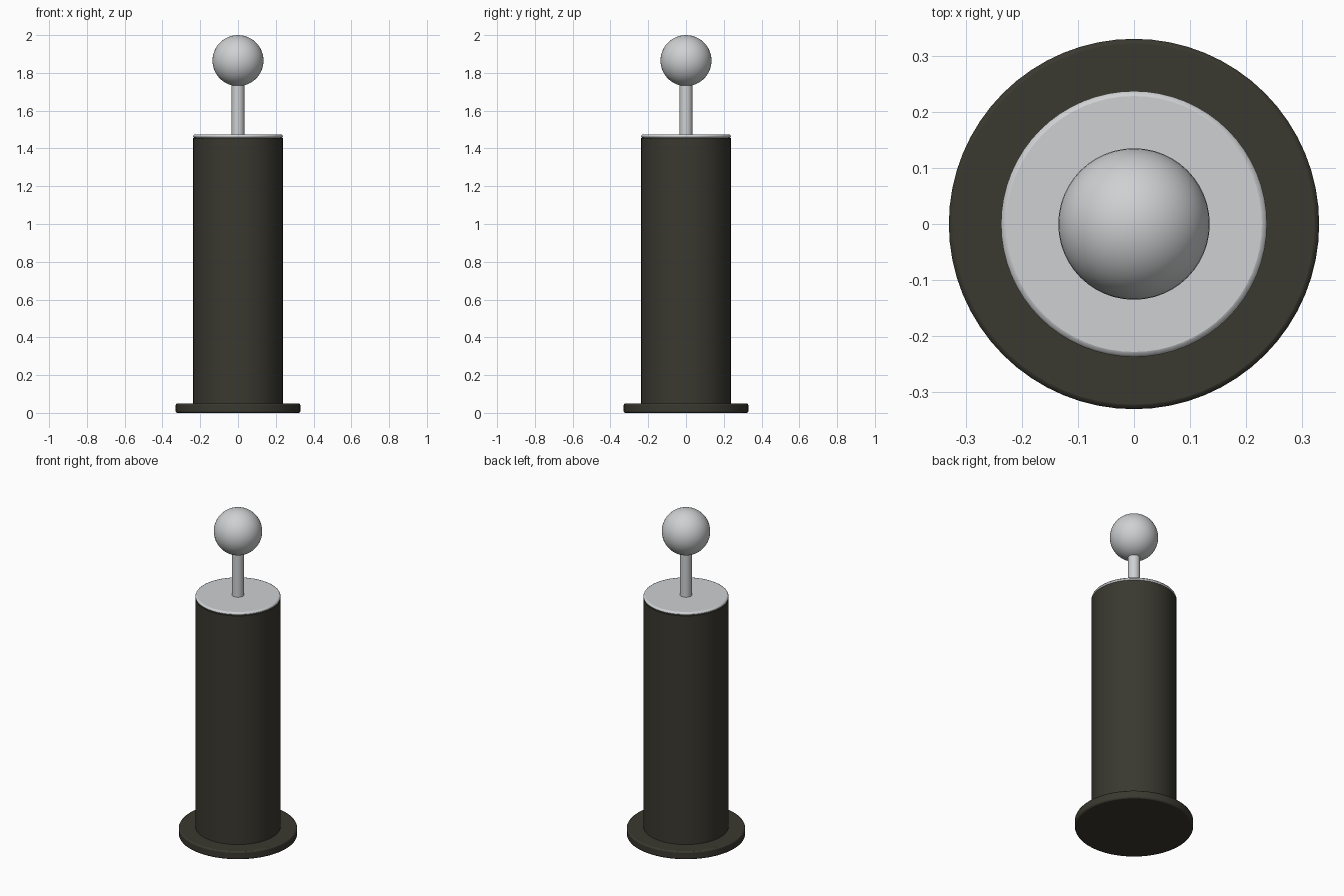
import bpy
import math

if "Cube" in bpy.data.objects:
    bpy.data.objects.remove(bpy.data.objects["Cube"])


def material(name, rgb):
    m = bpy.data.materials.new(name)
    m.diffuse_color = (*rgb, 1)
    m.use_nodes = True
    m.node_tree.nodes["Principled BSDF"].inputs["Base Color"].default_value = m.diffuse_color
    return m


DARK = material("dark olive", (0.042, 0.040, 0.029))
LIGHT = material("light grey", (0.62, 0.63, 0.64))


def finish(obj, name, mat):
    obj.name = name
    obj.data.materials.append(mat)
    bpy.ops.object.shade_smooth_by_angle(angle=math.radians(35))


def cylinder(name, radius, z0, z1, mat, bevel=0, sides=64):
    bpy.ops.mesh.primitive_cylinder_add(vertices=sides, radius=radius, depth=z1 - z0,
                                        location=(0, 0, (z0 + z1) / 2))
    obj = bpy.context.object
    finish(obj, name, mat)
    if bevel:
        mod = obj.modifiers.new("rounded rim", 'BEVEL')
        mod.width = bevel
        mod.segments = 2
        mod.limit_method = 'ANGLE'
        mod.angle_limit = math.radians(40)
    return obj


# Flanged foot and tall column
cylinder("base_flange", 0.33, 0, 0.05, DARK, bevel=0.008)
cylinder("column", 0.237, 0.04, 1.455, DARK)

# Pale cap with a softened rim
cylinder("cap", 0.237, 1.455, 1.475, LIGHT, bevel=0.009)

# Stem and ball knob
cylinder("stem", 0.034, 1.465, 1.76, LIGHT, sides=32)
bpy.ops.mesh.primitive_uv_sphere_add(segments=48, ring_count=24, radius=0.135,
                                     location=(0, 0, 1.865))
finish(bpy.context.object, "ball_knob", LIGHT)
